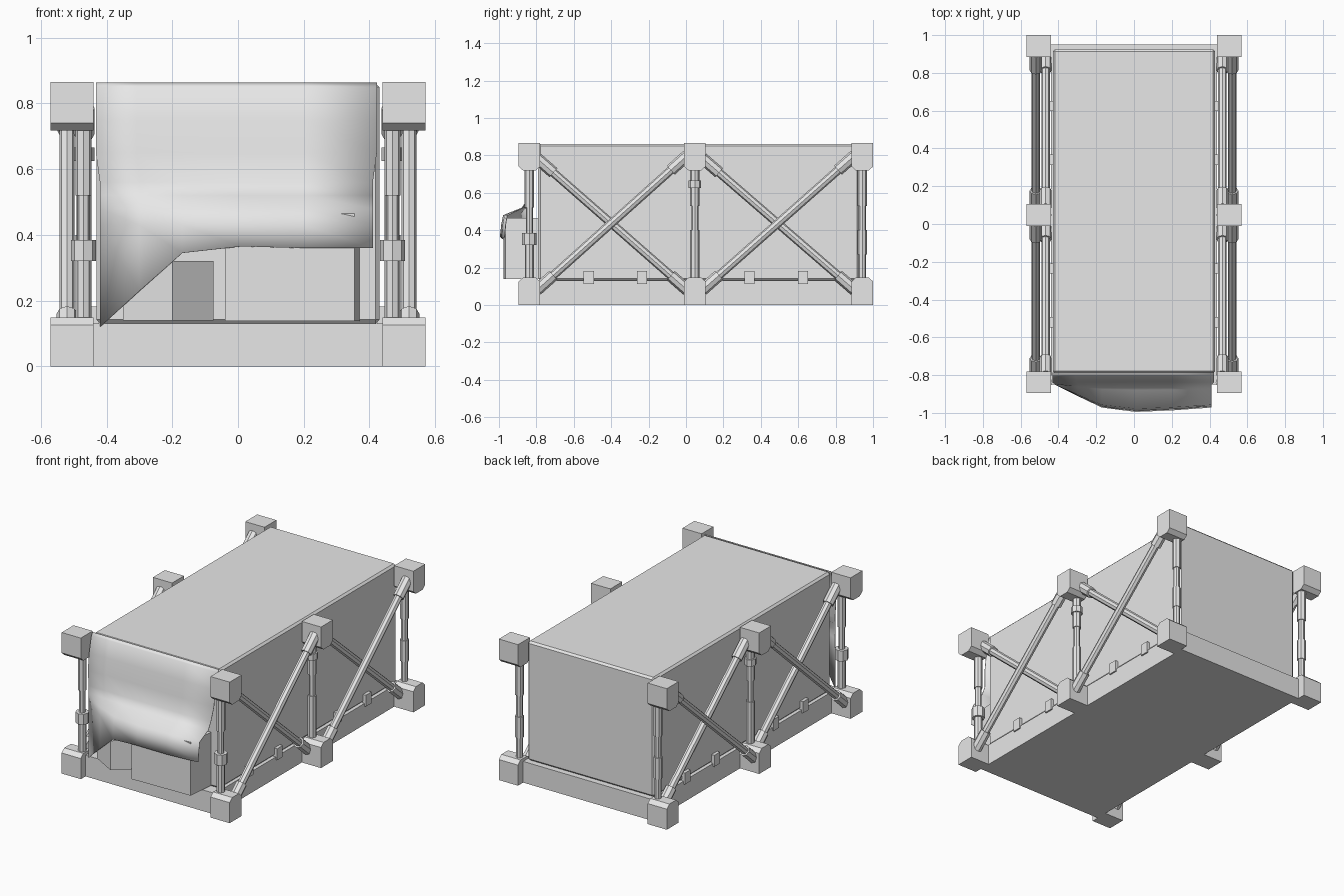
import bpy, bmesh
from mathutils import Vector

cube = bpy.data.objects.get("Cube")
if cube:
    bpy.data.objects.remove(cube, do_unlink=True)

grey = bpy.data.materials.new("light_grey")
grey.use_nodes = True
grey.diffuse_color = (0.8, 0.8, 0.8, 1)
grey.node_tree.nodes["Principled BSDF"].inputs["Base Color"].default_value = (0.8, 0.8, 0.8, 1)


def finish(name, bm, recalc=True):
    if recalc:
        bmesh.ops.recalc_face_normals(bm, faces=bm.faces)
    mesh = bpy.data.meshes.new(name)
    bm.to_mesh(mesh)
    bm.free()
    mesh.materials.append(grey)
    obj = bpy.data.objects.new(name, mesh)
    bpy.context.collection.objects.link(obj)
    return obj


def prism(name, outline, axis, lo, hi):
    """Extrude a 2D outline along x or z."""
    bm = bmesh.new()
    place = (lambda p, d: (d, p[0], p[1])) if axis == "x" else (lambda p, d: (p[0], p[1], d))
    face = bm.faces.new([bm.verts.new(place(p, lo)) for p in outline])
    ext = bmesh.ops.extrude_face_region(bm, geom=[face])
    verts = [g for g in ext["geom"] if isinstance(g, bmesh.types.BMVert)]
    bmesh.ops.translate(bm, verts=verts, vec=place((0, 0), hi - lo))
    return finish(name, bm)


def box(name, x, y, z):
    return prism(name, [(x[0], y[0]), (x[1], y[0]), (x[1], y[1]), (x[0], y[1])], "z", *z)


def stepped_rod(name, start, end, steps, sides=8):
    """Rod lathed from (distance fraction, radius) steps."""
    start, end = Vector(start), Vector(end)
    turn = (end - start).to_track_quat("Z", "Y")
    bm = bmesh.new()
    rings = []
    for t, r in steps:
        ring = bmesh.ops.create_circle(bm, segments=sides, radius=r)["verts"]
        for v in ring:
            v.co = start.lerp(end, t) + turn @ v.co
        rings.append(ring)
    for a, b in zip(rings, rings[1:]):
        for i in range(sides):
            j = (i + 1) % sides
            bm.faces.new((a[i], a[j], b[j], b[i]))
    bm.faces.new(rings[0])
    bm.faces.new(rings[-1])
    return finish(name, bm)


# Base tray and cargo body
box("base", (-0.44, 0.44), (-0.85, 0.95), (0, 0.13))
body = box("body", (-0.43, 0.43), (-0.79, 0.925), (0.13, 0.862))
bevel = body.modifiers.new("edge", "BEVEL")
bevel.width = 0.012
bevel.segments = 1

# Corner and middle blocks, posts and cross braces on both sides
stations = {"front": -0.8375, "middle": 0.0475, "rear": 0.9425}
posts = {
    "front": [(0.13, .024), (.32, .024), (.32, .038), (.385, .038), (.385, .019),
              (.52, .019), (.52, .025), (.74, .025)],
    "middle": [(0.13, .025), (.4, .025), (.4, .019), (.53, .019), (.53, .025),
               (.625, .025), (.625, .034), (.665, .034), (.665, .025), (.74, .025)],
    "rear": [(0.13, .02), (.27, .02), (.27, .025), (.4, .025), (.4, .019),
             (.53, .019), (.53, .025), (.74, .025)],
}
brace = [(0, .032), (.11, .032), (.11, .023), (.89, .023), (.89, .032), (1, .032)]
half, cut, slope = 0.0575, 0.025, 0.022

for side, s in (("left", 1), ("right", -1)):
    xs = sorted((s * 0.44, s * 0.57))
    for place, y in stations.items():
        for level, flat, inner in (("lower", 0, 0.148), ("upper", 0.865, 0.718)):
            shoulder = inner - slope if inner > flat else inner + slope
            outline = [(y - half, flat), (y + half, flat), (y + half, shoulder),
                       (y + half - cut, inner), (y - half + cut, inner), (y - half, shoulder)]
            prism(f"{side}_{place}_{level}_block", outline, "x", *xs)
        stepped_rod(f"{side}_{place}_post", (s * 0.47, y, 0), (s * 0.47, y, 1), posts[place])

    for bay, a, b in (("front", "front", "middle"), ("rear", "middle", "rear")):
        y0, y1 = stations[a] + 0.04, stations[b] - 0.04
        stepped_rod(f"{side}_{bay}_outer_brace", (s * 0.52, y0, 0.08), (s * 0.52, y1, 0.8), brace)
        stepped_rod(f"{side}_{bay}_inner_brace", (s * 0.468, y0, 0.785), (s * 0.468, y1, 0.08), brace)

    # Latches along the seam between base and body
    for y in (-0.52, -0.235, 0.34, 0.625):
        box(f"{side}_latch", sorted((s * 0.425, s * 0.449)), (y - 0.027, y + 0.027), (0.112, 0.182))

# Crates sticking out under the cloth
prism("large_crate", [(-0.04, -0.975), (0.355, -0.965), (0.37, -0.79), (-0.03, -0.79)],
      "z", 0.138, 0.465)
prism("small_crate", [(-0.35, -0.865), (-0.2, -0.95), (-0.075, -0.84), (-0.12, -0.79), (-0.33, -0.79)],
      "z", 0.14, 0.32)

# Cloth flap draped over the crates: x, lower edge height, furthest reach
columns = [(-0.42, .12, -.85), (-0.3, .23, -.91), (-0.17, .345, -.972), (0.01, .365, -.995),
           (0.2, .36, -.987), (0.41, .36, -.972)]
# Row height, resting depth, and share of the reach
rows = [(.864, -.79, 0), (.85, -.803, 0), (.75, -.825, 0), (.65, -.838, 0), (.56, -.847, .03),
        (.52, -.85, .2), (.48, -.85, .88), (.43, -.85, .95), (0, -.85, 1)]
bm = bmesh.new()
grid = []
for x, low, reach in columns:
    line = []
    for z, rest, share in rows:
        wide = x * (1.03 if z > 0.6 else 1)
        line.append(bm.verts.new((wide, rest + (reach - rest) * share, max(z, low))))
    grid.append(line)
for a, b in zip(grid, grid[1:]):
    for i in range(len(rows) - 1):
        bm.faces.new((a[i], a[i + 1], b[i + 1], b[i]))
flap = finish("cloth_flap", bm, recalc=False)
for poly in flap.data.polygons:
    poly.use_smooth = True
cloth = flap.modifiers.new("thickness", "SOLIDIFY")
cloth.thickness = 0.004
